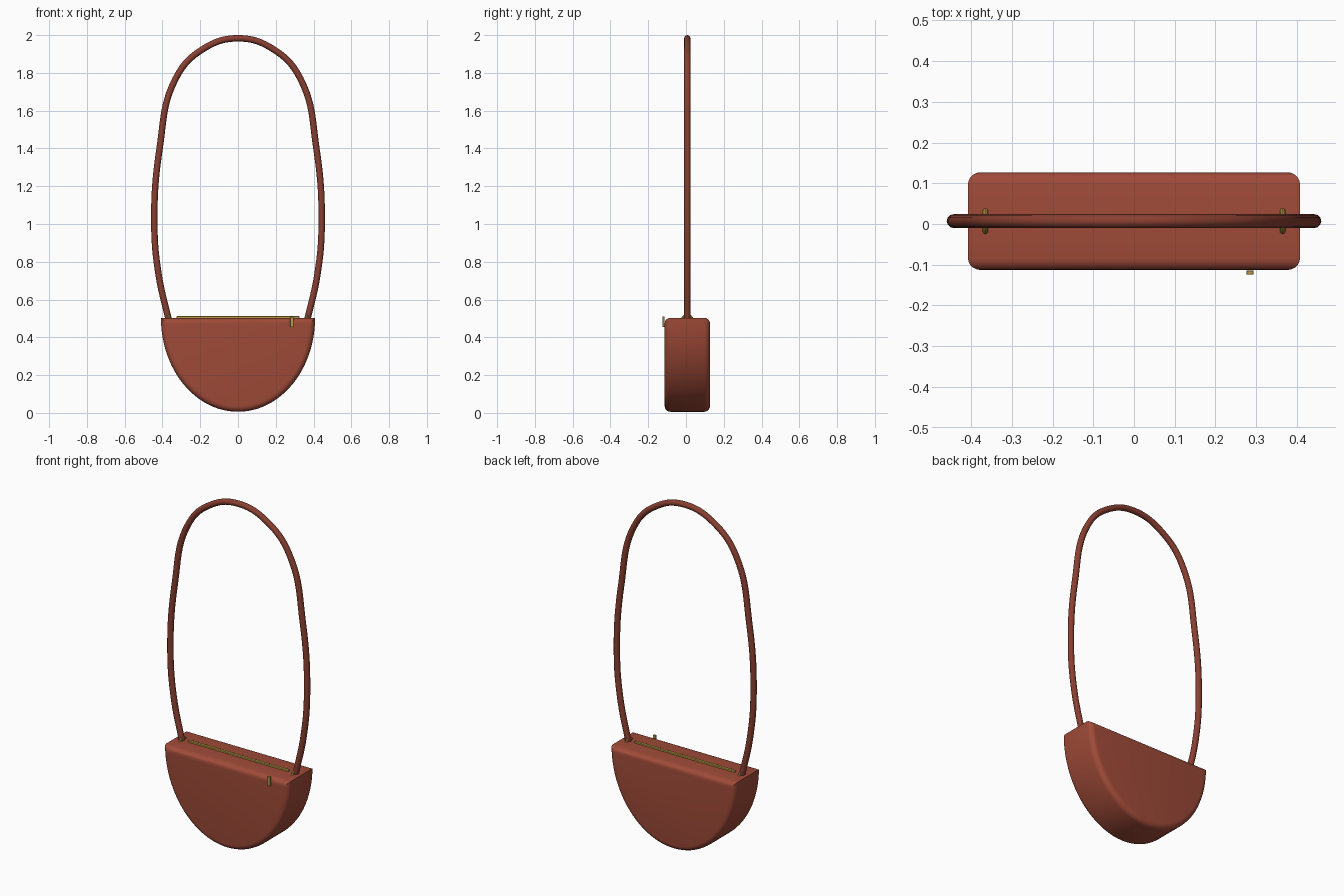
import bpy, bmesh, math

if "Cube" in bpy.data.objects:
    bpy.data.objects.remove(bpy.data.objects["Cube"])

CY = 0.007  # depth centre of the bag (the pull sticks out in front)


def material(name, rgb):
    m = bpy.data.materials.new(name)
    m.diffuse_color = (*rgb, 1)
    m.use_nodes = True
    m.node_tree.nodes["Principled BSDF"].inputs["Base Color"].default_value = m.diffuse_color
    return m


leather = material("leather", (0.35, 0.07, 0.04))
strap_leather = material("strap_leather", (0.25, 0.05, 0.03))
brass = material("brass", (0.48, 0.33, 0.06))


def finish(ob, name, mat):
    ob.name = name
    ob.data.materials.clear()
    ob.data.materials.append(mat)
    bpy.ops.object.select_all(action='DESELECT')
    ob.select_set(True)
    bpy.context.view_layer.objects.active = ob
    bpy.ops.object.shade_smooth_by_angle(angle=math.radians(35))


def box(name, size, loc, mat, bevel):
    bpy.ops.mesh.primitive_cube_add(size=1, location=loc)
    ob = bpy.context.object
    ob.scale = size
    bpy.ops.object.transform_apply(location=False, rotation=False, scale=True)
    mod = ob.modifiers.new("bevel", 'BEVEL')
    mod.width, mod.segments = bevel, 2
    finish(ob, name, mat)


# Half-ellipse body with rounded front and back rims
N, W, H, D, TOP = 48, 0.408, 0.497, 0.12, 0.503
bm = bmesh.new()
front = [bm.verts.new((W * math.cos(math.pi * (1 + i / N)), CY - D,
                       TOP + H * math.sin(math.pi * (1 + i / N)))) for i in range(N + 1)]
face = bm.faces.new(front)
geom = bmesh.ops.extrude_face_region(bm, geom=[face])["geom"]
bmesh.ops.translate(bm, vec=(0, 2 * D, 0),
                    verts=[g for g in geom if isinstance(g, bmesh.types.BMVert)])
if not any(len(f.verts) > 4 and f.calc_center_median().y < 0 for f in bm.faces):
    bm.faces.new(front)
bmesh.ops.recalc_face_normals(bm, faces=bm.faces)
rims = [e for e in bm.edges if abs(e.verts[0].co.y - e.verts[1].co.y) < 1e-5]
bmesh.ops.bevel(bm, geom=rims, offset=0.03, segments=5, profile=0.5, affect='EDGES')
bmesh.ops.recalc_face_normals(bm, faces=bm.faces)
mesh = bpy.data.meshes.new("bag_body")
bm.to_mesh(mesh)
bm.free()
body = bpy.data.objects.new("bag_body", mesh)
bpy.context.collection.objects.link(body)
finish(body, "bag_body", leather)

# Round shoulder strap along a mirrored path
half = [(0.365, 0.485), (0.42, 0.73), (0.443, 1.0), (0.415, 1.4), (0.33, 1.77), (0.195, 1.92)]
path = [(-x, z) for x, z in half] + [(0, 1.983)] + half[::-1]
curve = bpy.data.curves.new("strap", 'CURVE')
curve.dimensions = '3D'
curve.bevel_depth, curve.bevel_resolution = 0.017, 4
curve.resolution_u, curve.use_fill_caps = 10, True
spline = curve.splines.new('BEZIER')
spline.bezier_points.add(len(path) - 1)
for p, (x, z) in zip(spline.bezier_points, path):
    p.co = (x, CY, z)
    p.handle_left_type = p.handle_right_type = 'AUTO'
strap = bpy.data.objects.new("strap", curve)
bpy.context.collection.objects.link(strap)
bpy.ops.object.select_all(action='DESELECT')
strap.select_set(True)
bpy.context.view_layer.objects.active = strap
bpy.ops.object.convert(target='MESH')
finish(bpy.context.object, "strap", strap_leather)

# Strap rings half sunk in the top
for side, label in ((-1, "left"), (1, "right")):
    bpy.ops.mesh.primitive_torus_add(major_radius=0.028, minor_radius=0.007,
                                     major_segments=24, minor_segments=10,
                                     location=(side * 0.365, CY, 0.488),
                                     rotation=(0, math.pi / 2, 0))
    finish(bpy.context.object, label + "_strap_ring", brass)

# Zip along the top and its pull on the front
box("zip", (0.65, 0.016, 0.016), (0, CY, 0.504), brass, 0.002)
box("zip_pull", (0.018, 0.01, 0.055), (0.285, -0.119, 0.482), brass, 0.002)
